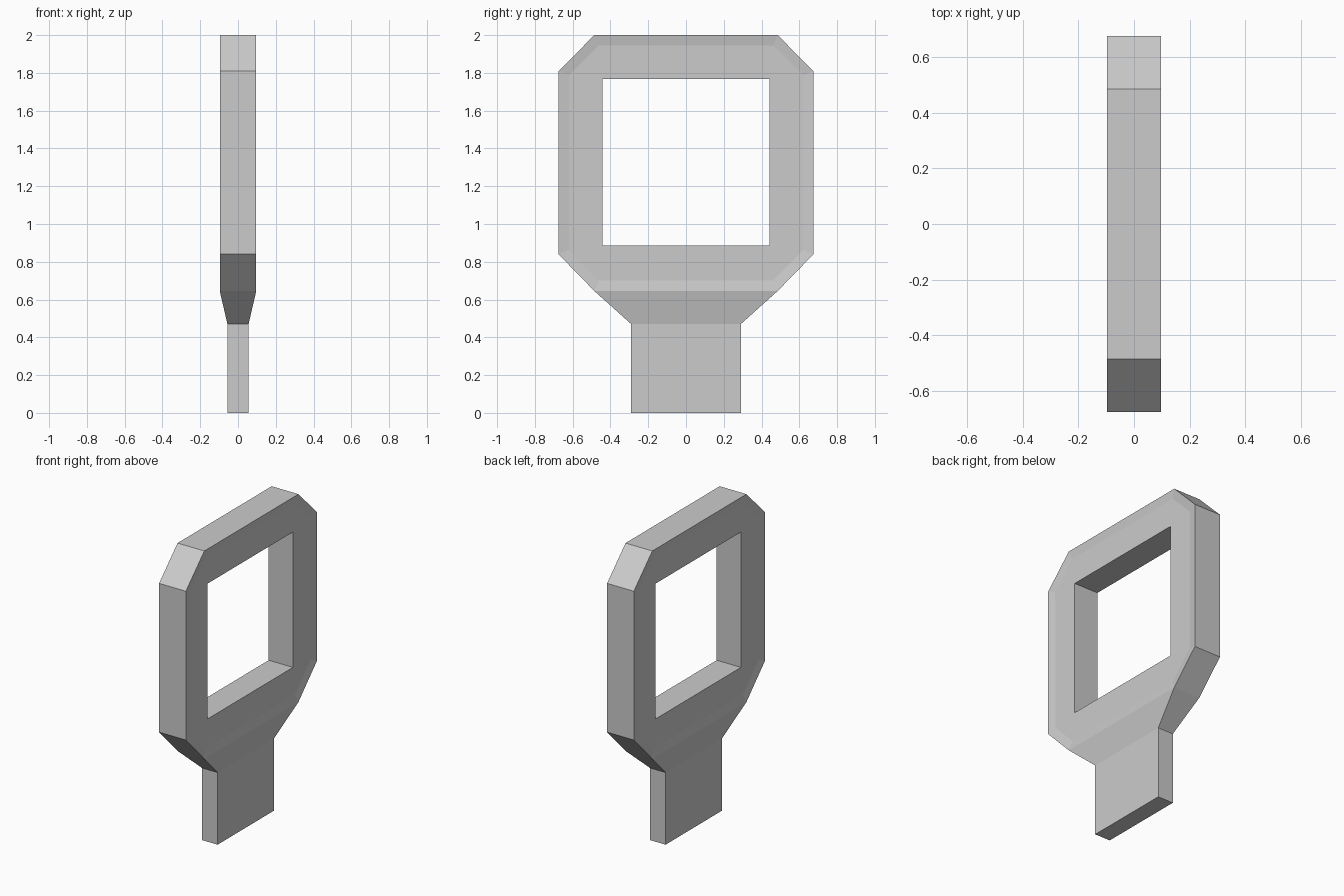
import bpy, bmesh
from mathutils import Vector, Matrix

if "Cube" in bpy.data.objects:
    bpy.data.objects.remove(bpy.data.objects["Cube"])

HALF = 0.0965  # half thickness of the frame

# Octagonal frame outline (y, z)
outline = [(-0.485, 0.645), (0.485, 0.645), (0.675, 0.84), (0.675, 1.81),
           (0.485, 2.0), (-0.485, 2.0), (-0.675, 1.81), (-0.675, 0.84)]

bm = bmesh.new()
face = bm.faces.new([bm.verts.new((-HALF, y, z)) for y, z in outline])
ext = bmesh.ops.extrude_face_region(bm, geom=[face], use_keep_orig=True)
bmesh.ops.translate(bm, vec=(2 * HALF, 0, 0),
                    verts=[g for g in ext["geom"] if isinstance(g, bmesh.types.BMVert)])
bmesh.ops.recalc_face_normals(bm, faces=bm.faces)
bm.normal_update()

# Shallow sunken panel on both broad sides
broad = [f for f in bm.faces if abs(f.normal.x) > 0.9]
bmesh.ops.inset_individual(bm, faces=broad, thickness=0.06, depth=-0.009)

# Tapered neck and straight grip, extruded from the bottom face
bm.normal_update()
bottom = next(f for f in bm.faces if f.normal.z < -0.9)
for half_x, half_y, z in [(0.056, 0.29, 0.47), (0.056, 0.29, 0.0)]:
    ext = bmesh.ops.extrude_discrete_faces(bm, faces=[bottom])
    bottom = ext["faces"][0]
    for v in bottom.verts:
        v.co = Vector((half_x if v.co.x > 0 else -half_x,
                       half_y if v.co.y > 0 else -half_y, z))
bmesh.ops.recalc_face_normals(bm, faces=bm.faces)

mesh = bpy.data.meshes.new("frame_with_grip")
bm.to_mesh(mesh)
bm.free()
frame = bpy.data.objects.new("frame_with_grip", mesh)
bpy.context.collection.objects.link(frame)

# Square opening
bpy.ops.mesh.primitive_cube_add(size=1, location=(0, 0, 1.326))
cutter = bpy.context.object
cutter.name = "opening_cutter"
cutter.scale = (1, 0.882, 0.882)
cutter.hide_render = True

cut = frame.modifiers.new("opening", "BOOLEAN")
cut.operation = "DIFFERENCE"
cut.solver = "EXACT"
cut.object = cutter
bpy.context.view_layer.objects.active = frame
bpy.ops.object.modifier_apply(modifier=cut.name)
bpy.data.objects.remove(cutter)
